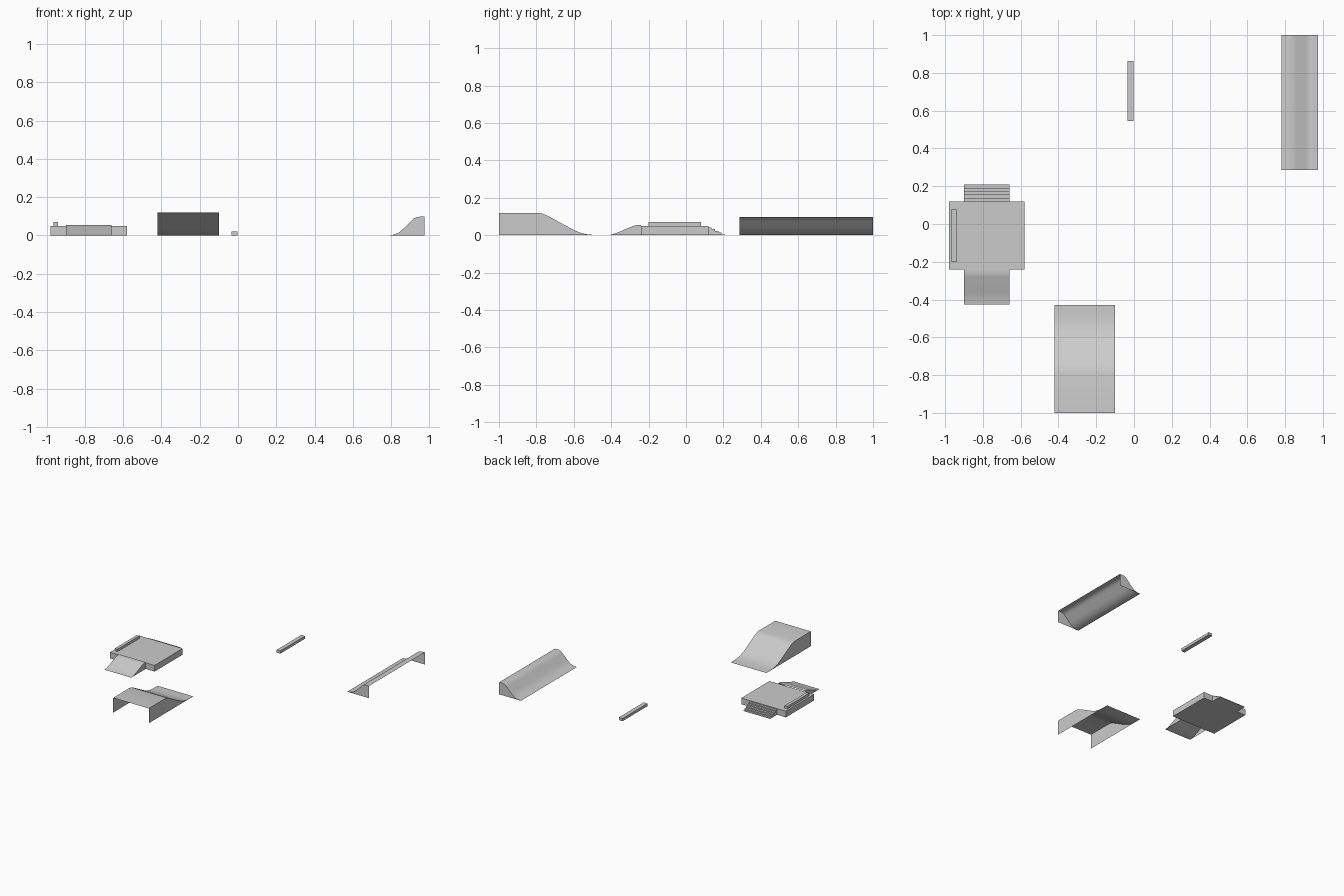
import bpy
import bmesh
import math
from mathutils import Vector

cube = bpy.data.objects.get("Cube")
if cube:
    bpy.data.objects.remove(cube, do_unlink=True)

# One concrete material for everything
concrete = bpy.data.materials.new("concrete_grey")
concrete.use_nodes = True
GREY = (0.6, 0.6, 0.6, 1)
concrete.diffuse_color = GREY
concrete.node_tree.nodes["Principled BSDF"].inputs["Base Color"].default_value = GREY


def finish(name, bm, smooth=False):
    mesh = bpy.data.meshes.new(name)
    bm.to_mesh(mesh)
    bm.free()
    mesh.materials.append(concrete)
    obj = bpy.data.objects.new(name, mesh)
    bpy.context.collection.objects.link(obj)
    if smooth:
        bpy.ops.object.select_all(action='DESELECT')
        obj.select_set(True)
        bpy.context.view_layer.objects.active = obj
        bpy.ops.object.shade_smooth_by_angle(angle=math.radians(35))
    return obj


def box(name, low, high):
    bm = bmesh.new()
    bmesh.ops.create_cube(bm, size=1)
    low, high = Vector(low), Vector(high)
    for v in bm.verts:
        v.co = (low + high) / 2 + v.co * (high - low)
    return finish(name, bm)


def ramp(name, profile, start, end, place):
    """Open-backed shell: riding surface plus two side panels.
    The profile runs from the toe to the high end as (distance, height)."""
    bm = bmesh.new()
    rows = [[bm.verts.new(place(w, d, z)) for d, z in profile] for w in (start, end)]
    for i in range(len(profile) - 1):
        bm.faces.new((rows[0][i], rows[0][i + 1], rows[1][i + 1], rows[1][i]))
    # Side panels drop from the surface edge to the ground
    for row, w in zip(rows, (start, end)):
        foot = bm.verts.new(place(w, profile[-1][0], 0))
        bm.faces.new(row + [foot])
    bmesh.ops.recalc_face_normals(bm, faces=bm.faces)
    # The riding surface must face upward
    if sum(f.normal.z * f.calc_area() for f in bm.faces) < 0:
        bmesh.ops.reverse_faces(bm, faces=bm.faces)
    return finish(name, bm, smooth=True)


def along_x(w, d, z):
    return (d, w, z)


def along_y(w, d, z):
    return (w, d, z)


# Bank ramp, high end to the front
ramp("bank_ramp",
     [(-0.43, 0), (-0.48, 0.001), (-0.525, 0.004), (-0.56, 0.012), (-0.60, 0.028),
      (-0.74, 0.104), (-0.765, 0.115), (-0.79, 0.12), (-1.0, 0.12)],
     -0.42, -0.10, along_y)

# Quarter pipe, high end to the model's left
ramp("quarter_ramp",
     [(0.78, 0), (0.805, 0.002), (0.838, 0.013), (0.865, 0.036), (0.905, 0.076),
      (0.92, 0.09), (0.937, 0.097), (0.95, 0.098), (0.975, 0.098)],
     0.285, 1.0, along_x)

# Raised platform with ramp, steps and a grind ledge
box("platform", (-0.98, -0.24, 0), (-0.58, 0.12, 0.05))
ramp("platform_ramp",
     [(-0.425, 0), (-0.40, 0.003), (-0.37, 0.013), (-0.28, 0.05),
      (-0.262, 0.055), (-0.24, 0.055)],
     -0.90, -0.66, along_y)
STEPS = 5
for i in range(STEPS):
    depth = 0.088 / STEPS
    box(f"step_{i + 1}", (-0.90, 0.12 + i * depth, 0),
        (-0.66, 0.12 + (i + 1) * depth, 0.042 - i * 0.0095))
box("platform_ledge", (-0.965, -0.20, 0.05), (-0.94, 0.08, 0.07))

# Free-standing ground ledge
box("ground_ledge", (-0.035, 0.545, 0), (-0.002, 0.862, 0.022))
